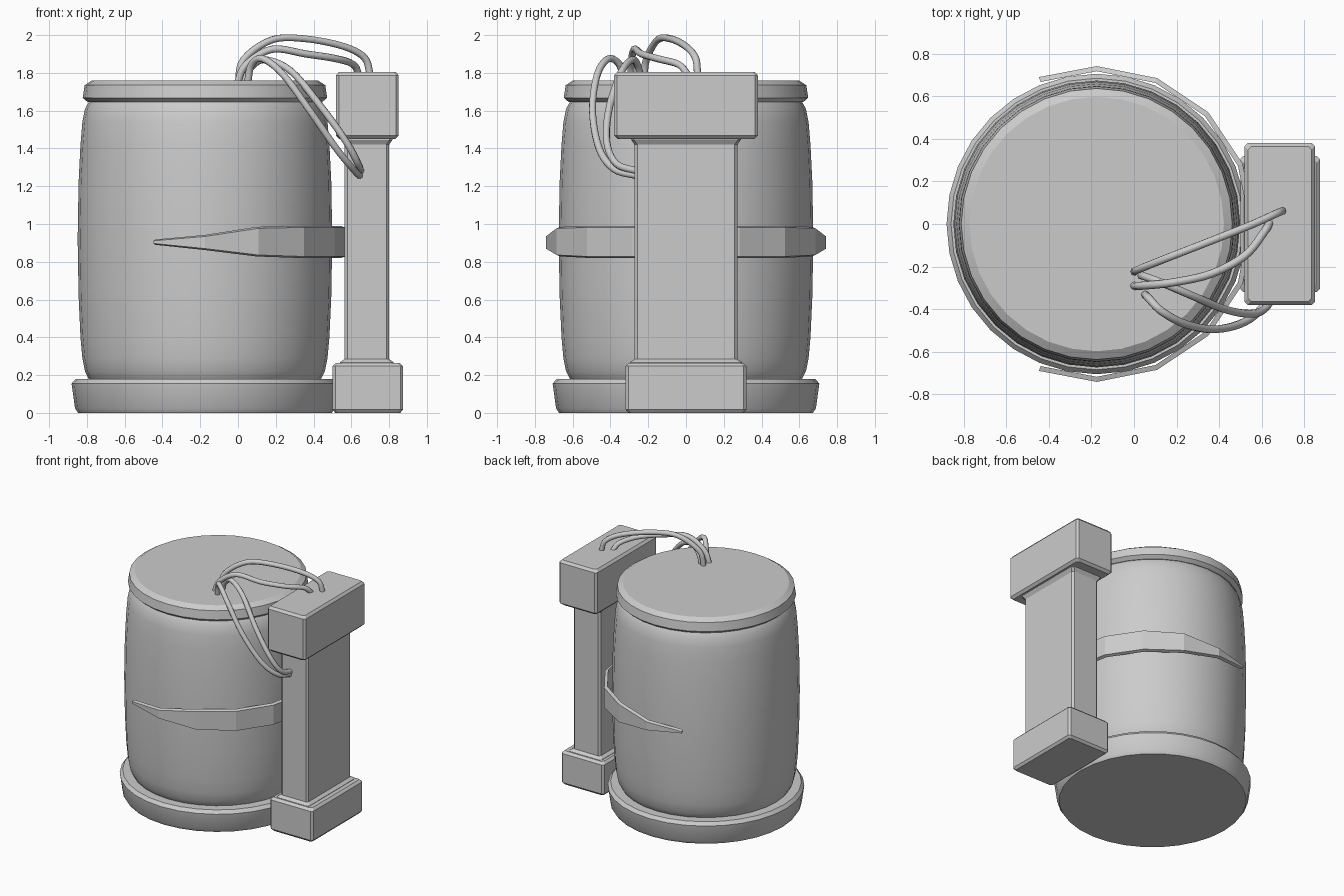
import bpy, bmesh, math
from mathutils import Vector

if "Cube" in bpy.data.objects:
    bpy.data.objects.remove(bpy.data.objects["Cube"])

CX = -0.175   # barrel axis x
SEG = 32


def make_object(name, bm, smooth=None):
    bmesh.ops.recalc_face_normals(bm, faces=bm.faces)
    me = bpy.data.meshes.new(name)
    bm.to_mesh(me)
    bm.free()
    ob = bpy.data.objects.new(name, me)
    bpy.context.collection.objects.link(ob)
    if smooth:
        bpy.ops.object.select_all(action='DESELECT')
        ob.select_set(True)
        bpy.context.view_layer.objects.active = ob
        bpy.ops.object.shade_smooth_by_angle(angle=math.radians(smooth))
    return ob


def skin_rings(bm, rings, cap=True):
    """Bridge a list of closed point rings and cap both ends."""
    vs = [[bm.verts.new(p) for p in r] for r in rings]
    n = len(vs[0])
    for a, b in zip(vs, vs[1:]):
        for i in range(n):
            bm.faces.new((a[i], a[(i + 1) % n], b[(i + 1) % n], b[i]))
    if cap:
        bm.faces.new(vs[0])
        bm.faces.new(vs[-1])


def lathe(name, profile):
    bm = bmesh.new()
    skin_rings(bm, [[(CX + r * math.cos(math.tau * i / SEG), r * math.sin(math.tau * i / SEG), z)
                     for i in range(SEG)] for r, z in profile])
    return make_object(name, bm, 30)


def rect_stack(name, cx, levels):
    """Stacked rectangles (half x, half y, z), vertical edges chamfered."""
    c = 0.015
    bm = bmesh.new()
    rings = []
    for hx, hy, z in levels:
        pts = [(hx, hy - c), (hx - c, hy), (c - hx, hy), (-hx, hy - c),
               (-hx, c - hy), (c - hx, -hy), (hx - c, -hy), (hx, c - hy)]
        rings.append([(cx + x, y, z) for x, y in pts])
    skin_rings(bm, rings)
    return make_object(name, bm)


def cable(name, pts, r=0.019, sides=8, sub=5):
    """Round tube swept along a smooth curve through the points."""
    p = [Vector(q) for q in pts]
    p = [2 * p[0] - p[1]] + p + [2 * p[-1] - p[-2]]
    path = []
    for i in range(1, len(p) - 2):
        a, b, c, d = p[i - 1:i + 3]
        for k in range(sub):
            t = k / sub
            path.append(0.5 * (2 * b + (c - a) * t + (2 * a - 5 * b + 4 * c - d) * t * t
                               + (3 * b - a - 3 * c + d) * t ** 3))
    path.append(p[-2])
    rings, normal = [], Vector((0, 1, 0))
    for i, q in enumerate(path):
        tan = (path[min(i + 1, len(path) - 1)] - path[max(i - 1, 0)]).normalized()
        normal = (normal - tan * normal.dot(tan)).normalized()
        side = tan.cross(normal)
        rings.append([q + r * (math.cos(math.tau * k / sides) * normal
                               + math.sin(math.tau * k / sides) * side) for k in range(sides)])
    bm = bmesh.new()
    skin_rings(bm, rings)
    return make_object(name, bm, 60)


# Barrel: foot ring, bulged body, lid
lathe("barrel_base", [(0.672, 0), (0.688, 0.025), (0.706, 0.155), (0.685, 0.18)])
lathe("barrel_body", [(0.59, 0.15), (0.615, 0.18), (0.635, 0.22), (0.649, 0.29), (0.659, 0.4),
                      (0.669, 0.62), (0.674, 0.92), (0.669, 1.22), (0.659, 1.42),
                      (0.649, 1.54), (0.635, 1.61), (0.612, 1.65), (0.59, 1.68)])
lathe("barrel_lid", [(0.62, 1.645), (0.647, 1.668), (0.637, 1.735), (0.598, 1.76)])

# Pillar: shaft with flared ends, head block, foot block
rect_stack("pillar_shaft", 0.682, [(0.142, 0.297, 0.25), (0.142, 0.297, 0.268), (0.118, 0.273, 0.285),
                                   (0.118, 0.273, 1.42), (0.135, 0.29, 1.445), (0.135, 0.29, 1.47)])
rect_stack("pillar_head", 0.685, [(0.148, 0.362, 1.45), (0.166, 0.38, 1.468),
                                  (0.166, 0.38, 1.787), (0.15, 0.364, 1.806)])
rect_stack("pillar_foot", 0.687, [(0.172, 0.305, 0), (0.187, 0.32, 0.018),
                                  (0.187, 0.32, 0.247), (0.169, 0.302, 0.265)])

# Clamp strap: faceted band around the barrel, tapering to both tips
half = [(0, 0.82, 0.99), (22.5, 0.82, 0.99), (45, 0.82, 0.99), (67.5, 0.828, 0.985),
        (90, 0.862, 0.942), (111.5, 0.89, 0.918)]
band = [(-a, lo, hi) for a, lo, hi in half[:0:-1]] + half
bm = bmesh.new()
rings = []
for deg, lo, hi in band:
    a = math.radians(deg)
    e = min(0.008, (hi - lo) / 4)
    rings.append([(CX + r * math.cos(a), r * math.sin(a), z)
                  for r, z in ((0.718, lo), (0.742, lo + e), (0.742, hi - e), (0.718, hi))])
skin_rings(bm, rings)
make_object("clamp_strap", bm)

# Cables from the lid to the pillar head and the pillar side
cables = [
    [(0.0, -0.225, 1.74), (0.03, -0.21, 1.87), (0.18, -0.15, 1.975), (0.36, -0.08, 1.98),
     (0.56, 0.0, 1.94), (0.67, 0.05, 1.88), (0.70, 0.062, 1.79)],
    [(-0.005, -0.29, 1.74), (0.04, -0.29, 1.84), (0.18, -0.275, 1.925), (0.36, -0.235, 1.9),
     (0.52, -0.15, 1.875), (0.61, -0.04, 1.845), (0.64, 0.01, 1.79)],
    [(0.05, -0.33, 1.74), (0.07, -0.35, 1.84), (0.13, -0.41, 1.875), (0.24, -0.47, 1.79),
     (0.38, -0.495, 1.60), (0.52, -0.46, 1.40), (0.61, -0.38, 1.29), (0.645, -0.26, 1.255)],
    [(0.03, -0.24, 1.74), (0.06, -0.25, 1.82), (0.14, -0.28, 1.87), (0.28, -0.34, 1.81),
     (0.44, -0.405, 1.62), (0.57, -0.42, 1.44), (0.635, -0.37, 1.32), (0.65, -0.26, 1.28)],
]
for i, pts in enumerate(cables):
    cable(f"cable_{i + 1}", pts)
